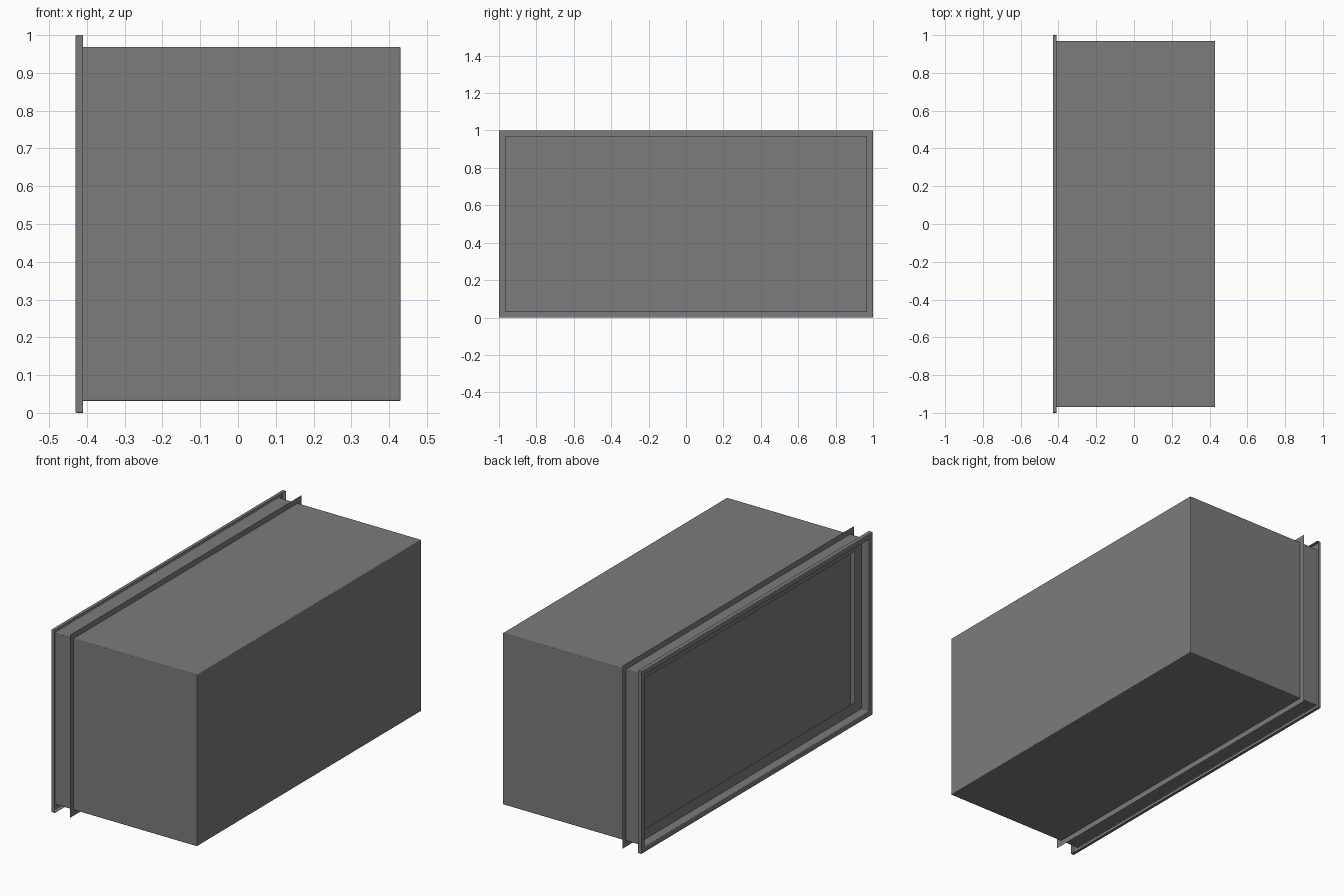
import bpy, bmesh

old = bpy.data.objects.get("Cube")
if old:
    bpy.data.objects.remove(old, do_unlink=True)

steel = bpy.data.materials.new("grey steel")
steel.use_nodes = True
colour = (0.2, 0.2, 0.2, 1)
steel.diffuse_color = colour
steel.node_tree.nodes["Principled BSDF"].inputs["Base Color"].default_value = colour


def sheet(name, sections, cap=False, bevel=0):
    """Skin rectangular sections; each is (x, inset from the outer frame)."""
    bm = bmesh.new()
    loops = []
    for x, inset in sections:
        y, low, high = 1 - inset, inset, 1 - inset
        loops.append([bm.verts.new((x, sy * y, z)) for sy, z in
                      ((-1, low), (1, low), (1, high), (-1, high))])
    for a, b in zip(loops, loops[1:]):
        for i in range(4):
            j = (i + 1) % 4
            bm.faces.new((a[i], a[j], b[j], b[i]))
    if cap:
        bm.faces.new(loops[-1])
    bmesh.ops.recalc_face_normals(bm, faces=bm.faces[:])
    mesh = bpy.data.meshes.new(name)
    bm.to_mesh(mesh)
    bm.free()
    mesh.materials.append(steel)
    obj = bpy.data.objects.new(name, mesh)
    bpy.context.collection.objects.link(obj)
    if bevel:
        mod = obj.modifiers.new("bent edges", "BEVEL")
        mod.width = bevel
        mod.segments = 4


FRONT, BACK, WALL = -0.43, 0.43, 0.031

# Folded sheet housing: rim lip, rim face, then the walls and closed end
sheet("housing", [(-0.41, 0), (FRONT, 0), (FRONT, WALL), (BACK, WALL)],
      cap=True, bevel=0.004)

# Narrow frame just inside the open side
sheet("inner_frame", [(-0.382, WALL), (-0.382, 0.088)])

# Thin panel closing the opening, its edge standing out as a flange
sheet("mounting_panel", [(-0.316, 0), (-0.316, WALL)], cap=True)
